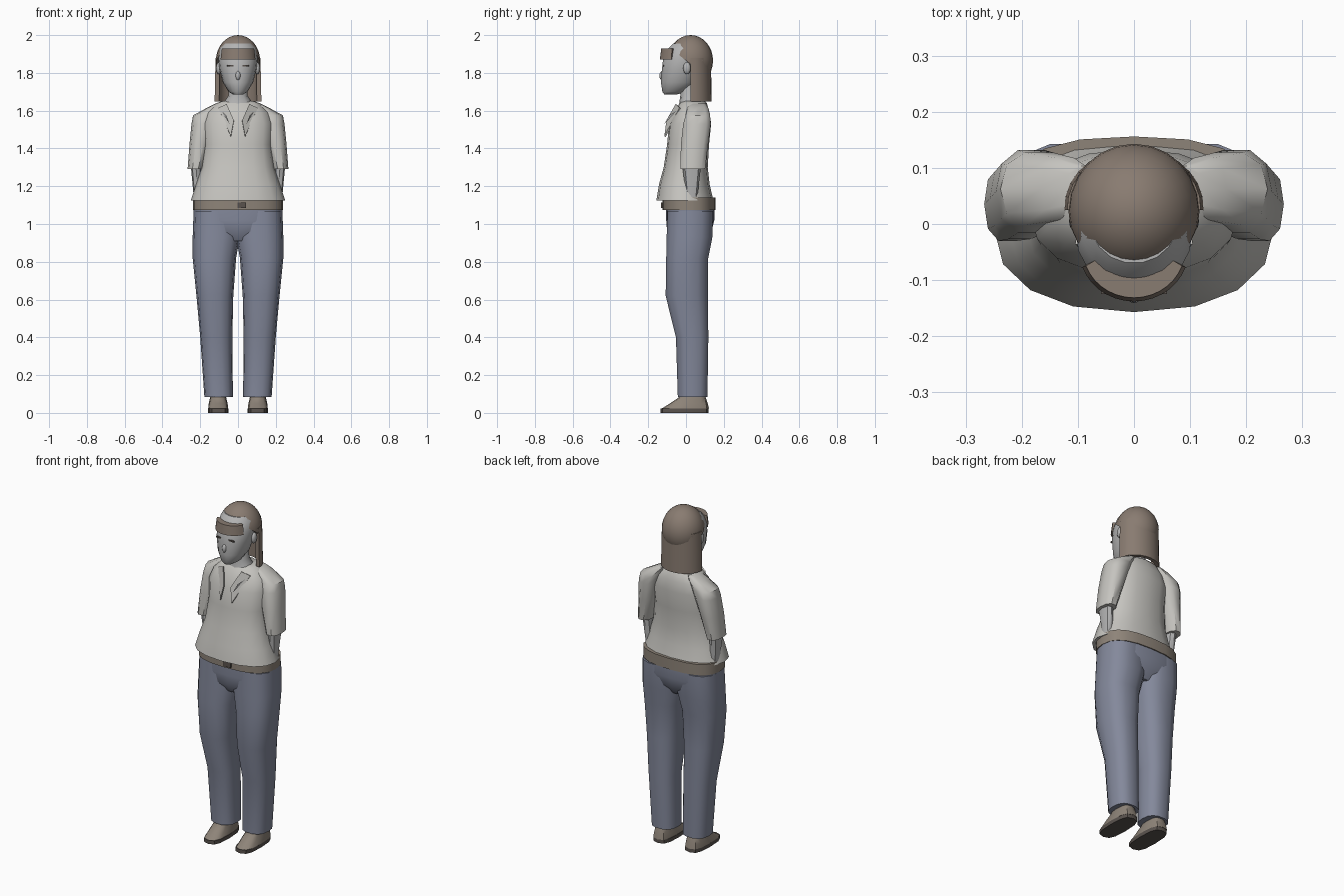
import bpy, bmesh, math
from mathutils import Vector

if "Cube" in bpy.data.objects:
    bpy.data.objects.remove(bpy.data.objects["Cube"])


def material(name, rgb):
    m = bpy.data.materials.new(name)
    m.diffuse_color = (*rgb, 1)
    m.use_nodes = True
    m.node_tree.nodes["Principled BSDF"].inputs["Base Color"].default_value = m.diffuse_color
    return m


SHIRT = material("shirt_grey", (0.56, 0.55, 0.52))
SKIN = material("skin_grey", (0.46, 0.46, 0.46))
DENIM = material("denim_blue", (0.23, 0.25, 0.33))
HAIR = material("hair_brown", (0.25, 0.20, 0.165))
LEATHER = material("leather_brown", (0.27, 0.23, 0.19))
DARK = material("dark_brown", (0.10, 0.085, 0.075))


def finish(name, bm, mat, angle=45):
    bmesh.ops.recalc_face_normals(bm, faces=bm.faces)
    me = bpy.data.meshes.new(name)
    bm.to_mesh(me)
    bm.free()
    me.materials.append(mat)
    ob = bpy.data.objects.new(name, me)
    bpy.context.collection.objects.link(ob)
    bpy.ops.object.select_all(action='DESELECT')
    ob.select_set(True)
    bpy.context.view_layer.objects.active = ob
    bpy.ops.object.shade_smooth_by_angle(angle=math.radians(angle))
    return ob


def skin_rings(bm, rings, closed=True):
    """Bridge consecutive vertex rings and cap both ends."""
    vs = [[bm.verts.new(p) for p in r] for r in rings]
    for a, b in zip(vs, vs[1:]):
        for i in range(len(a)):
            j = (i + 1) % len(a)
            bm.faces.new((a[i], a[j], b[j], b[i]))
    bm.faces.new(vs[0])
    bm.faces.new(vs[-1])


def loft(name, rows, mat, n=16, p=2.3, side=1):
    """Rows are (z, x0, x1, y0, y1); p is the squareness of each ring."""
    rings = []
    for z, x0, x1, y0, y1 in rows:
        ring = []
        for i in range(n):
            t = 2 * math.pi * i / n
            c, s = math.cos(t), math.sin(t)
            x = (x0 + x1) / 2 + (x1 - x0) / 2 * math.copysign(abs(c) ** (2 / p), c)
            y = (y0 + y1) / 2 + (y1 - y0) / 2 * math.copysign(abs(s) ** (2 / p), s)
            ring.append((side * x, y, z))
        rings.append(ring)
    bm = bmesh.new()
    skin_rings(bm, rings)
    return finish(name, bm, mat)


def sym(rows):
    return [(z, -w, w, y0, y1) for z, w, y0, y1 in rows]


def wall(name, start, end, centre, outer, inner, z0, z1, mat, lean=1.0, n=14):
    """Curved upright band between two elliptical arcs."""
    rings = []
    for i in range(n + 1):
        t = math.radians(start + (end - start) * i / n)

        def at(r, z, k=1.0):
            return (r[0] * k * math.cos(t), centre + r[1] * k * math.sin(t), z)
        rings.append([at(outer, z0), at(outer, z1, lean),
                      at(inner, z1, lean), at(inner, z0)])
    bm = bmesh.new()
    skin_rings(bm, rings)
    return finish(name, bm, mat)


def box(name, loc, size, mat):
    bm = bmesh.new()
    bmesh.ops.create_cube(bm, size=1)
    for v in bm.verts:
        v.co = Vector(a * b for a, b in zip(v.co, size)) + Vector(loc)
    return finish(name, bm, mat)


def ball(name, loc, radii, mat, cut=None, seg=12):
    bm = bmesh.new()
    bmesh.ops.create_uvsphere(bm, u_segments=seg, v_segments=seg * 2 // 3, radius=1)
    for v in bm.verts:
        v.co = Vector(a * b for a, b in zip(v.co, radii)) + Vector(loc)
    if cut:
        bmesh.ops.bisect_plane(bm, geom=bm.verts[:] + bm.edges[:] + bm.faces[:],
                               plane_co=cut[0], plane_no=cut[1], clear_inner=True)
        bmesh.ops.holes_fill(bm, edges=[e for e in bm.edges if e.is_boundary])
    return finish(name, bm, mat)


# Shirt body, flaring out over the belt
loft("shirt", sym([
    (1.125, 0.25, -0.157, 0.145), (1.21, 0.222, -0.143, 0.125),
    (1.30, 0.192, -0.118, 0.115), (1.42, 0.178, -0.10, 0.122),
    (1.53, 0.185, -0.09, 0.133), (1.59, 0.165, -0.06, 0.125),
    (1.64, 0.115, -0.035, 0.11), (1.652, 0.08, -0.02, 0.10)]), SHIRT)

# Belt, buckle and hips
loft("belt", sym([(1.075, 0.238, -0.125, 0.156), (1.14, 0.238, -0.125, 0.156)]),
     LEATHER, n=20, p=2.6)
box("buckle", (0.02, -0.128, 1.10), (0.045, 0.008, 0.03), DARK)
loft("hips", sym([(0.91, 0.10, -0.07, 0.10), (0.96, 0.20, -0.10, 0.135),
                  (1.02, 0.235, -0.105, 0.15), (1.085, 0.235, -0.105, 0.15)]),
     DENIM, n=20, p=2.6)

for side, tag in ((-1, "left"), (1, "right")):
    # Trouser leg
    loft("leg_" + tag, [
        (0.085, 0.027, 0.178, -0.045, 0.115), (0.40, 0.030, 0.20, -0.055, 0.12),
        (0.62, 0.025, 0.22, -0.11, 0.118), (0.82, 0.010, 0.24, -0.107, 0.12),
        (0.93, -0.01, 0.24, -0.105, 0.142), (1.07, -0.01, 0.235, -0.10, 0.145)],
        DENIM, n=14, p=2.5, side=side)
    # Shoe and sole
    loft("shoe_" + tag, [
        (0.022, 0.052, 0.158, -0.13, 0.122), (0.05, 0.055, 0.155, -0.085, 0.115),
        (0.08, 0.062, 0.148, -0.04, 0.105), (0.12, 0.066, 0.144, -0.03, 0.09)],
        LEATHER, n=12, p=3, side=side)
    loft("sole_" + tag, [(0.0, 0.050, 0.158, -0.135, 0.12),
                         (0.022, 0.050, 0.158, -0.135, 0.12)],
         DARK, n=12, p=3, side=side)
    # Short sleeve and the arm tucked in behind the shirt hem
    loft("sleeve_" + tag, [
        (1.29, 0.185, 0.267, -0.033, 0.104), (1.42, 0.15, 0.257, -0.03, 0.12),
        (1.53, 0.12, 0.246, -0.018, 0.135), (1.575, 0.10, 0.238, -0.005, 0.13),
        (1.615, 0.08, 0.165, 0.005, 0.12), (1.638, 0.07, 0.12, 0.02, 0.105)],
        SHIRT, n=10, p=2.4, side=side)
    loft("forearm_" + tag, [
        (0.95, 0.17, 0.222, 0.01, 0.06), (1.16, 0.19, 0.236, 0.0, 0.062),
        (1.31, 0.195, 0.25, -0.02, 0.08)], SKIN, n=8, side=side)
    # Collar flap
    bm = bmesh.new()
    front = [(0.105, -0.035, 1.615), (0.038, -0.115, 1.465),
             (0.022, -0.103, 1.55), (0.06, -0.055, 1.635)]
    skin_rings(bm, [[(side * x, y, z) for x, y, z in front],
                    [(side * x * 0.98, y + 0.008, z - 0.004) for x, y, z in front]])
    finish("collar_" + tag, bm, SHIRT, 20)
    # Skin showing in the neck opening beside the collar
    bm = bmesh.new()
    bm.faces.new([bm.verts.new((side * x, y, z)) for x, y, z in
                  ((0.088, -0.052, 1.598), (0.045, -0.113, 1.53), (0.062, -0.09, 1.575))])
    finish("neck_opening_" + tag, bm, SKIN)
    # Ear and eye
    ball("ear_" + tag, (side * 0.102, 0.005, 1.825), (0.014, 0.02, 0.032), SKIN)
    box("eye_" + tag, (side * 0.042, -0.121, 1.838), (0.034, 0.008, 0.008), DARK)

# Neck and head
loft("neck", sym([(1.58, 0.09, -0.045, 0.08), (1.645, 0.075, -0.035, 0.08),
                  (1.68, 0.05, -0.03, 0.065), (1.78, 0.05, -0.035, 0.06)]), SKIN, n=12)
loft("head", sym([
    (1.685, 0.025, -0.115, -0.05), (1.70, 0.05, -0.126, 0.0),
    (1.75, 0.080, -0.134, 0.06), (1.82, 0.098, -0.129, 0.085),
    (1.88, 0.105, -0.122, 0.11), (1.93, 0.098, -0.095, 0.115),
    (1.955, 0.08, -0.07, 0.10)]), SKIN, n=18, p=2.1)
ball("nose", (0, -0.125, 1.785), (0.014, 0.016, 0.025), SKIN)

# Hair: domed cap, back curtain and fringe
ball("hair_cap", (0, 0.024, 1.865), (0.117, 0.119, 0.135), HAIR,
     cut=((0, 0.0, 1.865), (0, 0.62, 0.78)), seg=24)
wall("hair_back", -3, 183, 0.03, (0.124, 0.106), (0.10, 0.086), 1.648, 1.88, HAIR, 0.96)
wall("fringe", 200, 340, -0.045, (0.098, 0.093), (0.075, 0.055), 1.872, 1.928, HAIR, 0.93)
